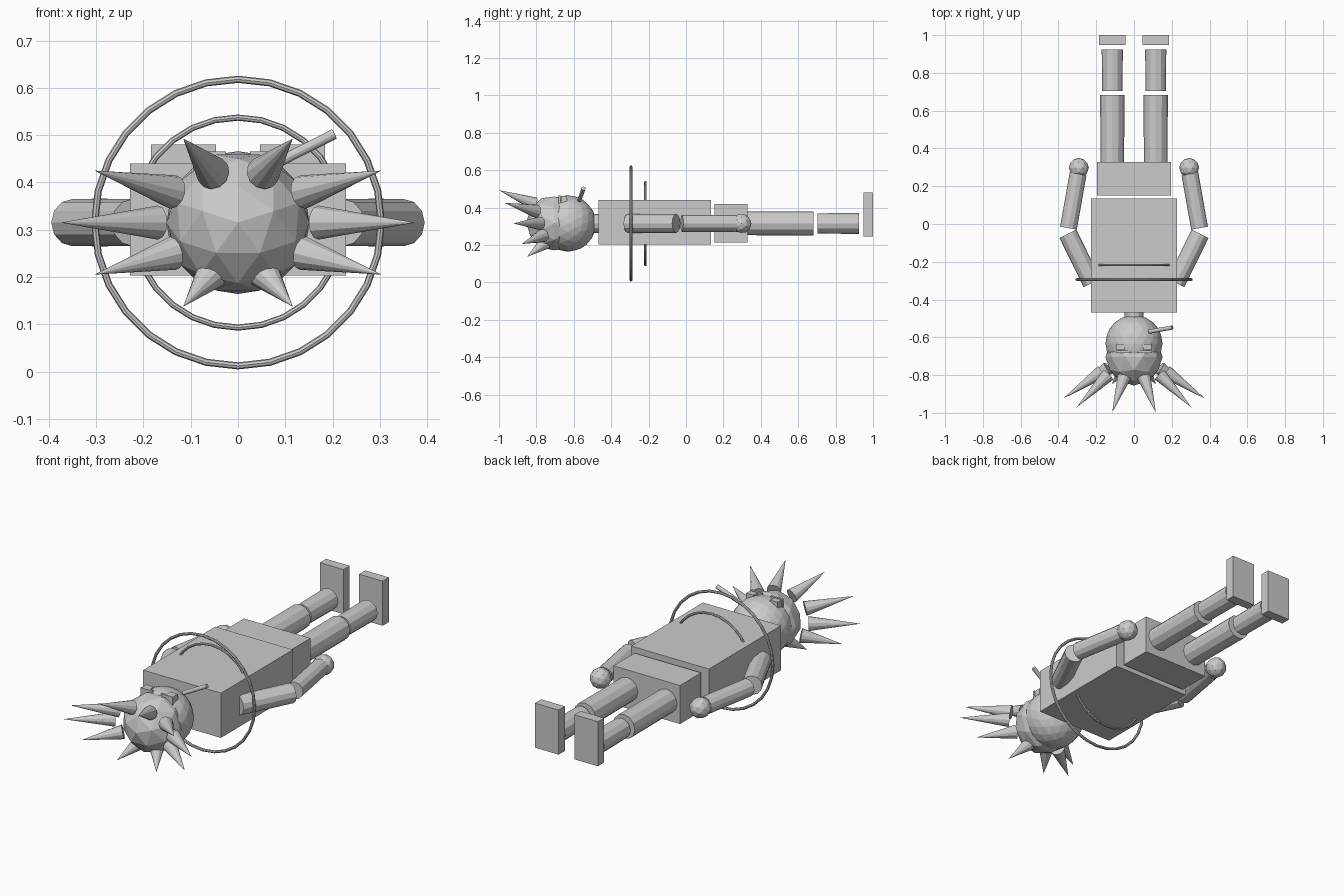
import bpy, math
from mathutils import Vector, Matrix

if "Cube" in bpy.data.objects:
    bpy.data.objects.remove(bpy.data.objects["Cube"])

CZ = 0.315  # height of the lying body's long axis
R90 = math.pi / 2


def named(name):
    ob = bpy.context.object
    ob.name = name
    return ob


def box(name, lo, hi):
    lo, hi = Vector(lo), Vector(hi)
    bpy.ops.mesh.primitive_cube_add(size=1, location=(lo + hi) / 2)
    ob = named(name)
    ob.data.transform(Matrix.Diagonal((*(hi - lo), 1)))
    return ob


def rod(name, a, b, r1, r2, sides=12):
    a, b = Vector(a), Vector(b)
    d = b - a
    bpy.ops.mesh.primitive_cone_add(vertices=sides, radius1=r1, radius2=r2, depth=d.length,
                                    location=(a + b) / 2,
                                    rotation=d.to_track_quat('Z', 'Y').to_euler())
    return named(name)


def ball(name, loc, r, sub=2):
    bpy.ops.mesh.primitive_ico_sphere_add(subdivisions=sub, radius=r, location=loc)
    ob = named(name)
    # pole along the body, mirrored left to right
    ob.data.transform(Matrix.Rotation(R90, 4, 'X') @ Matrix.Rotation(R90, 4, 'Z'))
    return ob


def ring(name, y, major, minor):
    bpy.ops.mesh.primitive_torus_add(major_segments=28, minor_segments=8, major_radius=major,
                                     minor_radius=minor, location=(0, y, CZ),
                                     rotation=(R90, 0, 0))
    return named(name)


# trunk
box("torso", (-0.228, -0.468, 0.203), (0.228, 0.134, 0.44))
box("pelvis", (-0.195, 0.152, 0.214), (0.195, 0.328, 0.418))
rod("neck", (0, -0.52, CZ), (0, -0.44, CZ), 0.05, 0.05)

# head and hair cap
ball("head", (0, -0.632, CZ), 0.151, 3)
ball("hair_cap", (0, -0.704, CZ), 0.151, 2)

# limbs, both sides
for s, side in ((-1, "left"), (1, "right")):
    rod(side + "_upper_arm", (s * 0.222, -0.312, CZ), (s * 0.35, -0.052, CZ), 0.05, 0.05)
    rod(side + "_forearm", (s * 0.347, -0.022, CZ), (s * 0.296, 0.265, CZ), 0.045, 0.045)
    ball(side + "_hand", (s * 0.292, 0.297, CZ), 0.053, 2)
    x = s * 0.115
    rod(side + "_thigh", (x, 0.325, CZ), (x, 0.683, CZ), 0.063, 0.064)
    rod(side + "_shin", (x, 0.704, CZ), (x, 0.924, CZ), 0.054, 0.056)
    box(side + "_foot", (x - 0.069, 0.948, 0.244), (x + 0.069, 1.0, 0.48))
    # eyes and brows
    box(side + "_eye", (s * 0.07 - 0.022, -0.668, 0.42), (s * 0.07 + 0.022, -0.635, 0.463))
    box(side + "_brow", (s * 0.06 - 0.035, -0.682, 0.42), (s * 0.06 + 0.035, -0.67, 0.465))

# stick held in the mouth
rod("mouth_stick", (0.08, -0.57, 0.44), (0.203, -0.548, 0.502), 0.011, 0.011)

# hair spikes on a tilted oval
for i in range(10):
    c, s = math.cos(i * math.tau / 10), math.sin(i * math.tau / 10)
    base = (0.17 * c, -0.782 - 0.03 * s, CZ + 0.11 * s)
    tip = (0.375 * c, -0.924 - 0.079 * s, CZ + 0.187 * s)
    rod("hair_spike", base, tip, 0.036, 0.0)

# rings around the chest
ring("large_ring", -0.294, 0.303, 0.0075)
ring("small_ring", -0.217, 0.222, 0.0065)
